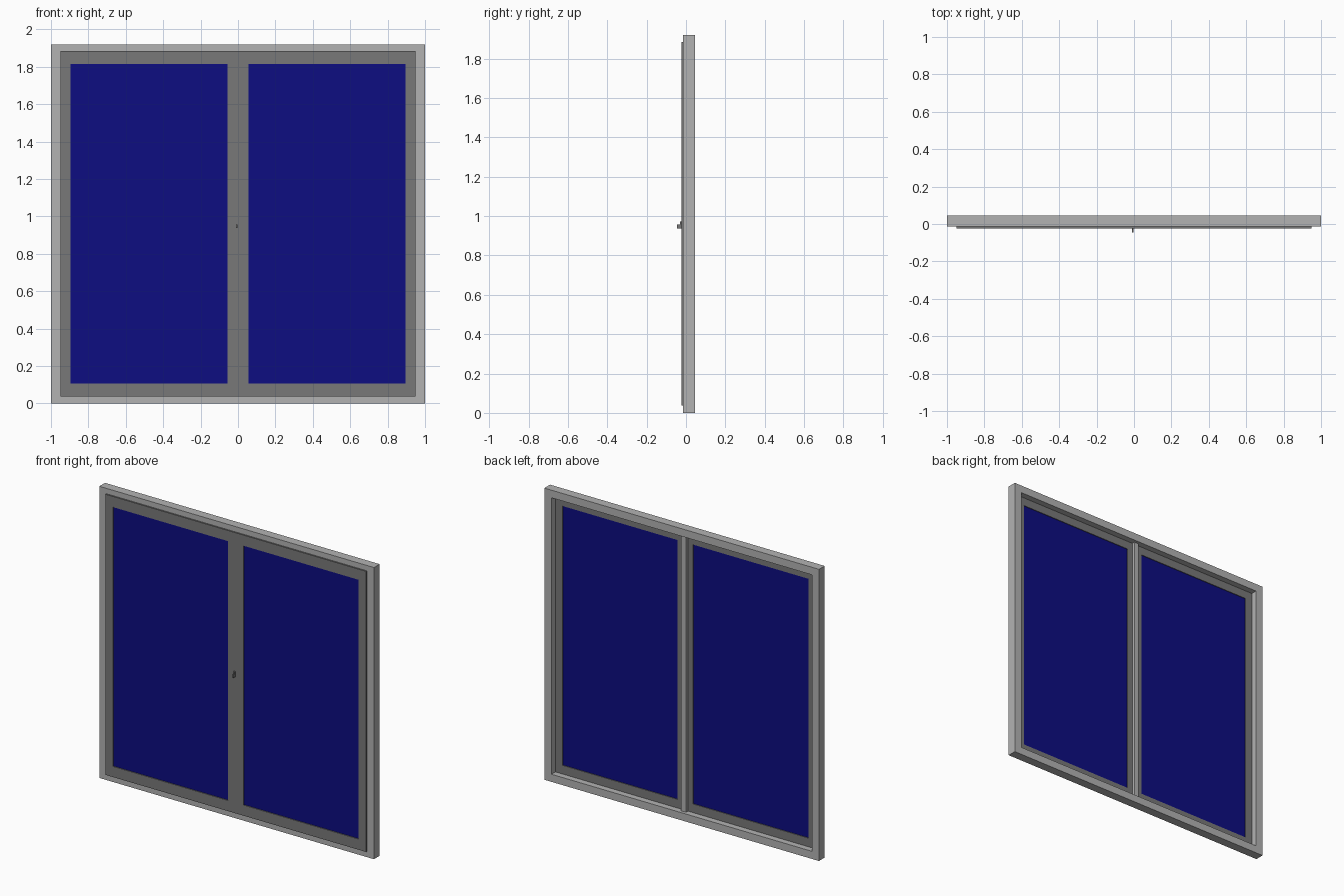
import bpy, bmesh
from mathutils import Vector, Matrix

if "Cube" in bpy.data.objects:
    bpy.data.objects.remove(bpy.data.objects["Cube"])


def material(name, rgb):
    m = bpy.data.materials.new(name)
    m.diffuse_color = (*rgb, 1)
    m.use_nodes = True
    m.node_tree.nodes["Principled BSDF"].inputs["Base Color"].default_value = m.diffuse_color
    return m


FRAME = material("light_grey", (0.45, 0.45, 0.45))
SASH = material("dark_grey", (0.19, 0.19, 0.19))
GLASS = material("blue_glass", (0.004, 0.004, 0.22))


def finish(name, bm, mat):
    me = bpy.data.meshes.new(name)
    bmesh.ops.recalc_face_normals(bm, faces=bm.faces)
    bm.to_mesh(me)
    bm.free()
    me.materials.append(mat)
    ob = bpy.data.objects.new(name, me)
    bpy.context.collection.objects.link(ob)
    return ob


def box(name, x, y, z, mat):
    bm = bmesh.new()
    lo, hi = Vector((x[0], y[0], z[0])), Vector((x[1], y[1], z[1]))
    bmesh.ops.create_cube(bm, size=1, matrix=Matrix.Translation((lo + hi) / 2)
                          @ Matrix.Diagonal((*(hi - lo), 1)))
    return finish(name, bm, mat)


def panel(name, xs, zs, y, holes, mat):
    """Grid plate in XZ with the listed cells left open, thickened along y."""
    bm = bmesh.new()
    v = [[bm.verts.new((x, y[0], z)) for z in zs] for x in xs]
    for i in range(len(xs) - 1):
        for j in range(len(zs) - 1):
            if (i, j) not in holes:
                bm.faces.new((v[i][j], v[i + 1][j], v[i + 1][j + 1], v[i][j + 1]))
    ext = bmesh.ops.extrude_face_region(bm, geom=bm.faces[:])["geom"]
    bmesh.ops.translate(bm, vec=(0, y[1] - y[0], 0),
                        verts=[g for g in ext if isinstance(g, bmesh.types.BMVert)])
    bmesh.ops.dissolve_limit(bm, angle_limit=0.01, verts=bm.verts[:], edges=bm.edges[:])
    return finish(name, bm, mat)


# Outer frame, with the mullion standing behind the sash
panel("outer_frame", (-1, -0.948, 0.948, 1), (0, 0.05, 1.87, 1.92),
      (-0.014, 0.045), {(1, 1)}, FRAME)
box("mullion", (-0.018, 0.018), (0.006, 0.024), (0.05, 1.87), FRAME)

# Sash: a front flange lapping the frame and a body inside the opening
glass_x = (-0.895, -0.056, 0.056, 0.895)
glass_z = (0.108, 1.815)
for name, hw, z0, z1, y in (("sash_flange", 0.95, 0.038, 1.885, (-0.024, -0.0145)),
                            ("sash_body", 0.947, 0.051, 1.869, (-0.0145, 0.006))):
    panel(name, (-hw, *glass_x, hw), (z0, *glass_z, z1), y, {(1, 1), (3, 1)}, SASH)

# Glass panes
for side, x in (("left", glass_x[:2]), ("right", glass_x[2:])):
    box(side + "_glass", x, (-0.018, 0.001), glass_z, GLASS)

# Latch handle
box("handle_plate", (-0.012, -0.002), (-0.031, -0.024), (0.936, 0.972), SASH)
box("handle_lever", (-0.010, -0.004), (-0.045, -0.031), (0.937, 0.956), SASH)
